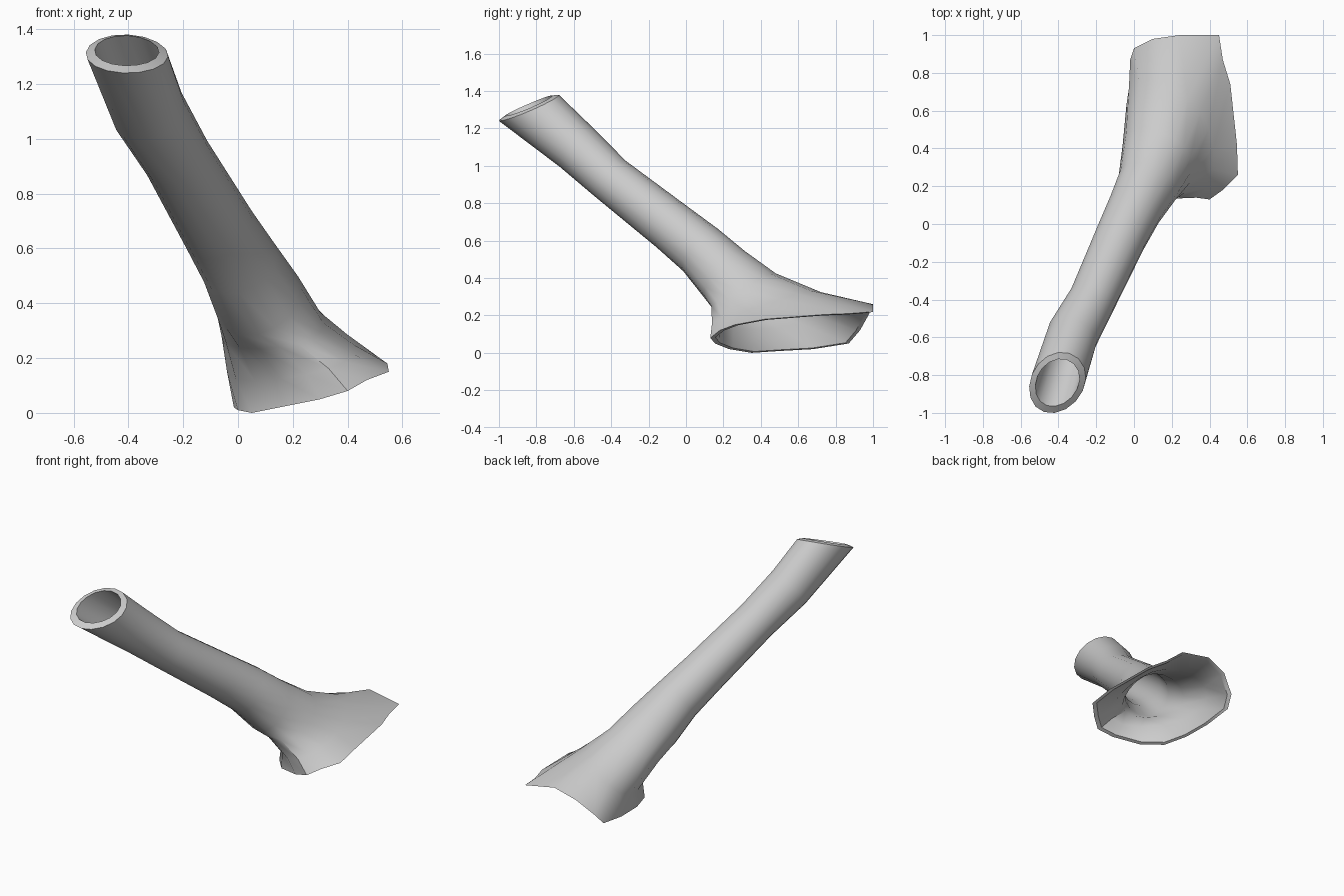
import bpy, bmesh, math
from mathutils import Vector as V

if "Cube" in bpy.data.objects:
    bpy.data.objects.remove(bpy.data.objects["Cube"])

N = 16
UP, SIDE = V((0, .64, .77)), V((.94, -.27, .22))


def ring(right, back, left, front):
    """Closed section passing through four extreme points."""
    r, b, l, f = map(V, (right, back, left, front))
    c, u, v, w = (r + b + l + f) / 4, (r - l) / 2, (b - f) / 2, (r + l - b - f) / 4
    angles = [2 * math.pi * i / N for i in range(N)]
    return [c + u * math.cos(a) + v * math.sin(a) + w * math.cos(2 * a) for a in angles]


def round_ring(center, radius):
    """Circular section square to the tube axis."""
    c = V(center)
    return ring(c + SIDE * radius, c + UP * radius, c - SIDE * radius, c - UP * radius)


def inset(points, scale, shift=(0, 0, 0)):
    c = sum(points, V()) / N
    return [c + (p - c) * scale + V(shift) for p in points]


# Outer wall, from the raised slanted mouth to the flared foot
outer = [
    ring((-.255, -.82, 1.30), (-.40, -.68, 1.38), (-.555, -.86, 1.315), (-.42, -1, 1.24)),
    round_ring((-.325, -.587, 1.10), .137),
    round_ring((-.222, -.403, .93), .126),
    round_ring((-.07, -.07, .67), .137),
    round_ring((.003, .078, .55), .146),
    round_ring((.075, .21, .415), .166),
    ring((.31, .29, .33), (.15, .48, .425), (-.06, .42, .28), (.15, .14, .24)),
    ring((.42, .40, .25), (.20, .72, .325), (-.04, .63, .15), (.25, .15, .14)),
    [V(p) for p in (
        (.545, .42, .18), (.51, .74, .205), (.47, .87, .21), (.45, 1, .22),
        (.24, 1, .26), (.10, .98, .21), (0, .93, .12), (-.02, .87, .05),
        (-.015, .68, .02), (0, .50, .01), (.05, .35, 0), (.15, .23, .02),
        (.30, .155, .05), (.40, .13, .08), (.47, .18, .12), (.55, .26, .15))],
]

# Inner wall, thinning towards the foot
scales = (.78, .78, .78, .79, .80, .82, .86, .90, .94)
inner = [inset(r, s) for r, s in zip(outer, scales)]
inner[0] = inset(outer[0], .78, (0, 0, .012))

# Join both walls into one closed loop of sections, with narrow rims at each end
bm = bmesh.new()
loops = [[bm.verts.new(p) for p in r] for r in outer + inner[::-1]]
for a, b in zip(loops, loops[1:] + loops[:1]):
    for i in range(N):
        j = (i + 1) % N
        bm.faces.new((a[i], b[i], b[j], a[j]))
bmesh.ops.recalc_face_normals(bm, faces=bm.faces)
mesh = bpy.data.meshes.new("flared_tube")
bm.to_mesh(mesh)
bm.free()

tube = bpy.data.objects.new("flared_tube", mesh)
bpy.context.collection.objects.link(tube)
grey = bpy.data.materials.new("plain_grey")
grey.diffuse_color = (.6, .6, .6, 1)
grey.use_nodes = True
grey.node_tree.nodes["Principled BSDF"].inputs["Base Color"].default_value = grey.diffuse_color
mesh.materials.append(grey)

bpy.context.view_layer.objects.active = tube
tube.select_set(True)
bpy.ops.object.shade_smooth_by_angle(angle=math.radians(40))
